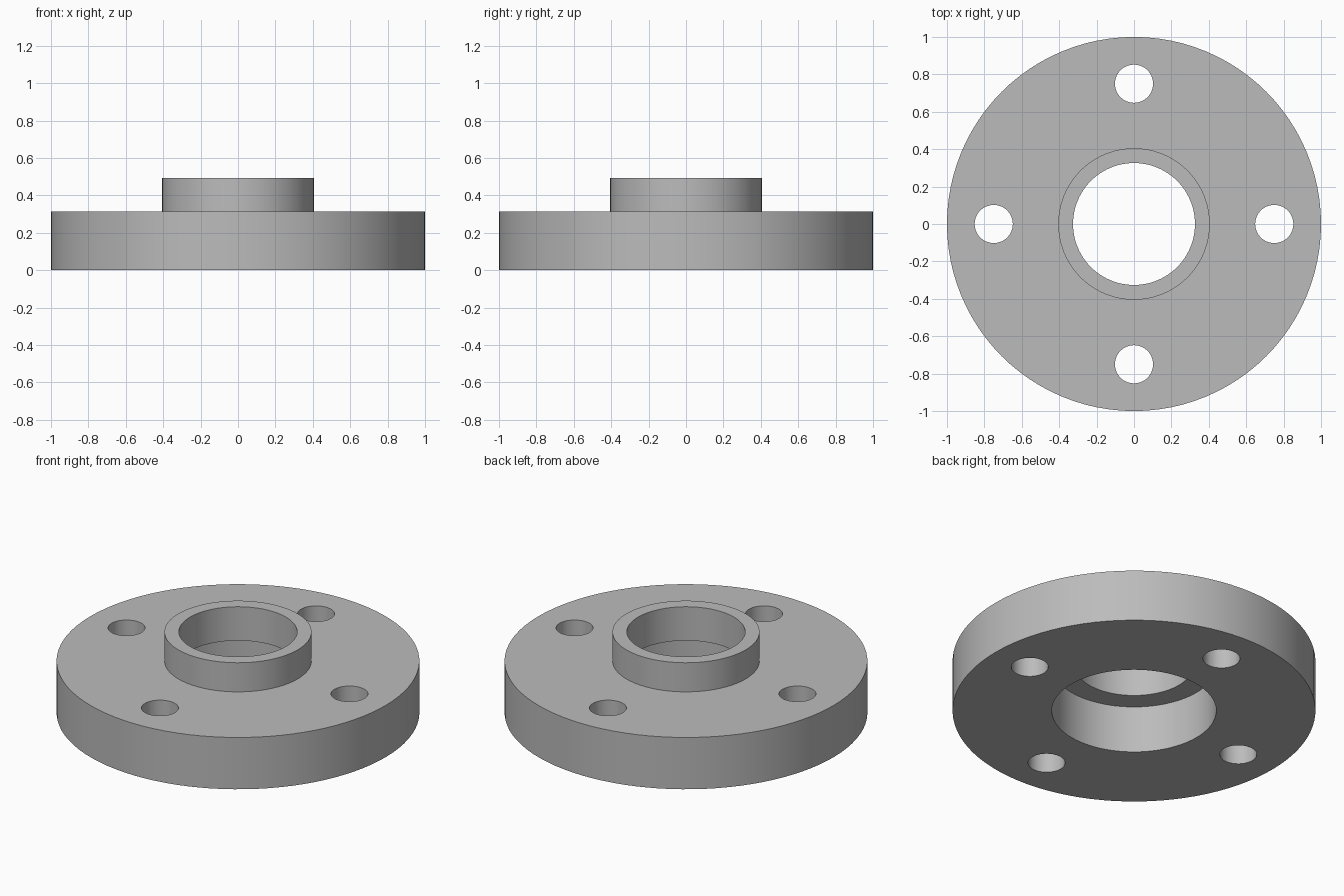
import bpy
import bmesh
import math
from mathutils import Matrix, Vector

cube = bpy.data.objects.get("Cube")
if cube:
    bpy.data.objects.remove(cube, do_unlink=True)

# Main dimensions
FLANGE_R, FLANGE_H = 1.0, 0.315
HUB_R, HUB_H = 0.405, 0.492
BORE_R = 0.326
RECESS_R, RECESS_H = 0.453, 0.286
BOLT_R, BOLT_CIRCLE = 0.102, 0.75
SEGMENTS = 96

grey = bpy.data.materials.new("plain grey")
grey.use_nodes = True
colour = (0.5, 0.5, 0.5, 1.0)
grey.diffuse_color = colour
grey.node_tree.nodes["Principled BSDF"].inputs["Base Color"].default_value = colour


def add_object(name, bm):
    bmesh.ops.recalc_face_normals(bm, faces=bm.faces)
    mesh = bpy.data.meshes.new(name)
    bm.to_mesh(mesh)
    bm.free()
    mesh.materials.append(grey)
    obj = bpy.data.objects.new(name, mesh)
    bpy.context.collection.objects.link(obj)
    return obj


# Flange, hub, bore and underside recess turned from one closed profile
profile = [
    (RECESS_R, 0), (FLANGE_R, 0), (FLANGE_R, FLANGE_H), (HUB_R, FLANGE_H),
    (HUB_R, HUB_H), (BORE_R, HUB_H), (BORE_R, RECESS_H), (RECESS_R, RECESS_H),
]
bm = bmesh.new()
verts = [bm.verts.new((r, 0, z)) for r, z in profile]
edges = [bm.edges.new((v, verts[(i + 1) % len(verts)])) for i, v in enumerate(verts)]
bmesh.ops.spin(bm, geom=verts + edges, cent=(0, 0, 0), axis=(0, 0, 1),
               angle=math.tau, steps=SEGMENTS, use_merge=True)
bmesh.ops.remove_doubles(bm, verts=bm.verts, dist=0.0001)
flange = add_object("hub_flange", bm)

# Four bolt holes on a circle
bm = bmesh.new()
for i in range(4):
    angle = i * math.pi / 2
    centre = Vector((math.cos(angle), math.sin(angle), 0)) * BOLT_CIRCLE
    centre.z = FLANGE_H / 2
    bmesh.ops.create_cone(bm, cap_ends=True, segments=48, radius1=BOLT_R,
                          radius2=BOLT_R, depth=FLANGE_H * 2,
                          matrix=Matrix.Translation(centre))
cutter = add_object("bolt_hole_cutter", bm)
cutter.hide_render = True
cutter.hide_viewport = True
cutter.display_type = 'WIRE'

holes = flange.modifiers.new("bolt holes", 'BOOLEAN')
holes.operation = 'DIFFERENCE'
holes.solver = 'EXACT'
holes.object = cutter

# Bake the holes, then smooth the round walls and keep the rims sharp
bpy.ops.object.select_all(action='DESELECT')
bpy.context.view_layer.objects.active = flange
flange.select_set(True)
bpy.ops.object.modifier_apply(modifier=holes.name)
bpy.data.objects.remove(cutter, do_unlink=True)
bpy.ops.object.shade_smooth_by_angle(angle=math.radians(30))
